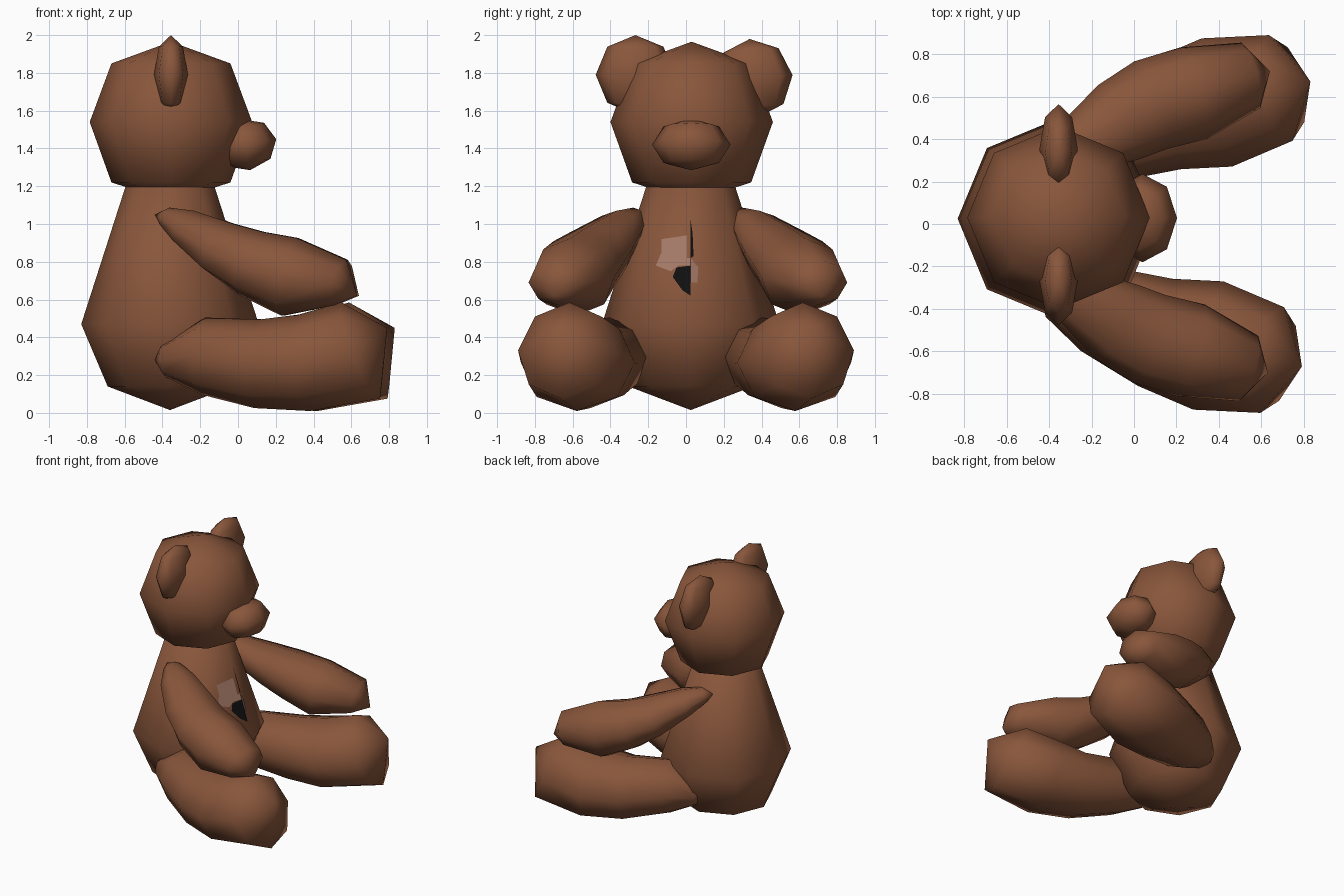
import bpy, bmesh, math
from mathutils import Vector, Matrix

if "Cube" in bpy.data.objects:
    bpy.data.objects.remove(bpy.data.objects["Cube"])


def material(name, rgb):
    m = bpy.data.materials.new(name)
    m.diffuse_color = (*rgb, 1)
    m.use_nodes = True
    m.node_tree.nodes["Principled BSDF"].inputs["Base Color"].default_value = m.diffuse_color
    return m


BROWN = material("brown fur", (0.25, 0.093, 0.044))
TAN = material("worn tan", (0.38, 0.20, 0.14))
BLACK = material("black", (0.005, 0.005, 0.005))


def finish(name, bm, mat, smooth=True):
    bmesh.ops.recalc_face_normals(bm, faces=bm.faces)
    me = bpy.data.meshes.new(name)
    bm.to_mesh(me)
    bm.free()
    me.materials.append(mat)
    for p in me.polygons:
        p.use_smooth = smooth
    ob = bpy.data.objects.new(name, me)
    bpy.context.collection.objects.link(ob)
    return ob


def skin(name, start, rings, end):
    """Eight-sided skin through rings of points, closed to a tip at each end."""
    bm = bmesh.new()
    loops = [[bm.verts.new(p) for p in r] for r in rings]
    a, b = bm.verts.new(start), bm.verts.new(end)
    for i in range(8):
        j = (i + 1) % 8
        bm.faces.new((a, loops[0][j], loops[0][i]))
        bm.faces.new((b, loops[-1][i], loops[-1][j]))
        for lo, hi in zip(loops, loops[1:]):
            bm.faces.new((lo[i], lo[j], hi[j], hi[i]))
    return finish(name, bm, BROWN)


def lathe(name, cx, cy, bottom, profile, top):
    rings = [[(cx + r * math.cos(k * math.pi / 4), cy + r * math.sin(k * math.pi / 4), z)
              for k in range(8)] for r, z in profile]
    skin(name, (cx, cy, bottom), rings, (cx, cy, top))


def limb(name, start, sections, end, side, dx=0, dy=0):
    """sections: (x, y, z, width radius, height radius); side mirrors in y."""
    path = [Vector(start)] + [Vector(s[:3]) for s in sections] + [Vector(end)]
    place = lambda p: (p.x + dx, p.y * side + dy, p.z)
    rings = []
    for k, s in enumerate(sections, 1):
        d = (path[k + 1] - path[k - 1]).normalized()
        across = Vector((d.y, -d.x, 0)).normalized()
        up = across.cross(d).normalized()
        rings.append([place(path[k] + across * s[3] * math.cos(t) + up * s[4] * math.sin(t))
                      for t in (i * math.pi / 4 for i in range(8))])
    skin(name, place(path[0]), rings, place(path[-1]))


def ball(name, centre, radii, tilt=0, axis='X'):
    bm = bmesh.new()
    bmesh.ops.create_uvsphere(bm, u_segments=8, v_segments=4, radius=1)
    bm.transform(Matrix.Translation(centre) @ Matrix.Rotation(math.radians(tilt), 4, axis)
                 @ Matrix.Diagonal((*radii, 1)))
    return finish(name, bm, BROWN)


# Body and head
BX, BY = -0.36, 0.025
lathe("body", BX, BY, 0.015, [(0.33, 0.14), (0.47, 0.47), (0.235, 1.20)], 1.24)
lathe("head", -0.355, 0.03, 1.12, [(0.315, 1.22), (0.43, 1.54), (0.315, 1.85)], 1.965)

# Ears and snout
ball("ear_right", (-0.355, -0.268, 1.79), (0.09, 0.21, 0.21))
ball("ear_left", (-0.355, 0.355, 1.77), (0.09, 0.21, 0.21), 5)
ball("snout", (0.04, 0.028, 1.42), (0.165, 0.208, 0.137), -10, 'Y')

# Arms and legs
ARM = [(-0.38, -0.27, 1.035, 0.07, 0.055), (-0.27, -0.345, 0.98, 0.14, 0.10),
       (-0.08, -0.46, 0.865, 0.20, 0.15), (0.07, -0.54, 0.79, 0.22, 0.18),
       (0.27, -0.595, 0.72, 0.225, 0.21), (0.54, -0.68, 0.69, 0.16, 0.125)]
LEG = [(-0.39, -0.34, 0.28, 0.10, 0.09), (-0.18, -0.40, 0.30, 0.21, 0.205),
       (0.10, -0.51, 0.26, 0.265, 0.235), (0.35, -0.572, 0.265, 0.31, 0.257),
       (0.65, -0.64, 0.33, 0.255, 0.275)]
for label, side in (("right", -1), ("left", 1)):
    left = side > 0
    limb("arm_" + label, (-0.44, -0.25, 1.05), ARM, (0.63, -0.70, 0.62), -side,
         0.01 * left, 0.02 * left)
    limb("leg_" + label, (-0.44, -0.33, 0.28), LEG, (0.79, -0.67, 0.45), -side,
         0.04 * left, 0)


# Worn patches on the belly, lying on the front facets
def patch(name, outline, mat):
    bm = bmesh.new()
    vs = []
    for y, z in outline:
        r = 0.47 - (z - 0.47) * 0.235 / 0.73
        vs.append(bm.verts.new((BX + r - abs(y - BY) * math.tan(math.pi / 8) + 0.004, y, z)))
    f = bm.faces.new(vs)
    f.normal_update()
    if f.normal.x < 0:
        f.normal_flip()
    me = bpy.data.meshes.new(name)
    bm.to_mesh(me)
    bm.free()
    me.materials.append(mat)
    bpy.context.collection.objects.link(bpy.data.objects.new(name, me))


patch("belly_patch_side", [(-0.08, 0.75), (-0.16, 0.78), (-0.13, 0.85), (-0.13, 0.92),
                           (0.005, 0.94), (0.005, 0.82), (BY, 0.82), (BY, 0.78), (-0.04, 0.78)], TAN)
patch("belly_patch_front", [(BY, 0.69), (0.06, 0.69), (0.065, 0.77), (BY, 0.82)], TAN)
patch("belly_mark_low", [(BY, 0.62), (-0.02, 0.65), (-0.07, 0.72), (-0.05, 0.77), (BY, 0.78)], BLACK)
patch("belly_mark_high", [(BY, 0.82), (0.04, 0.83), (0.035, 0.95), (BY, 1.02)], BLACK)
